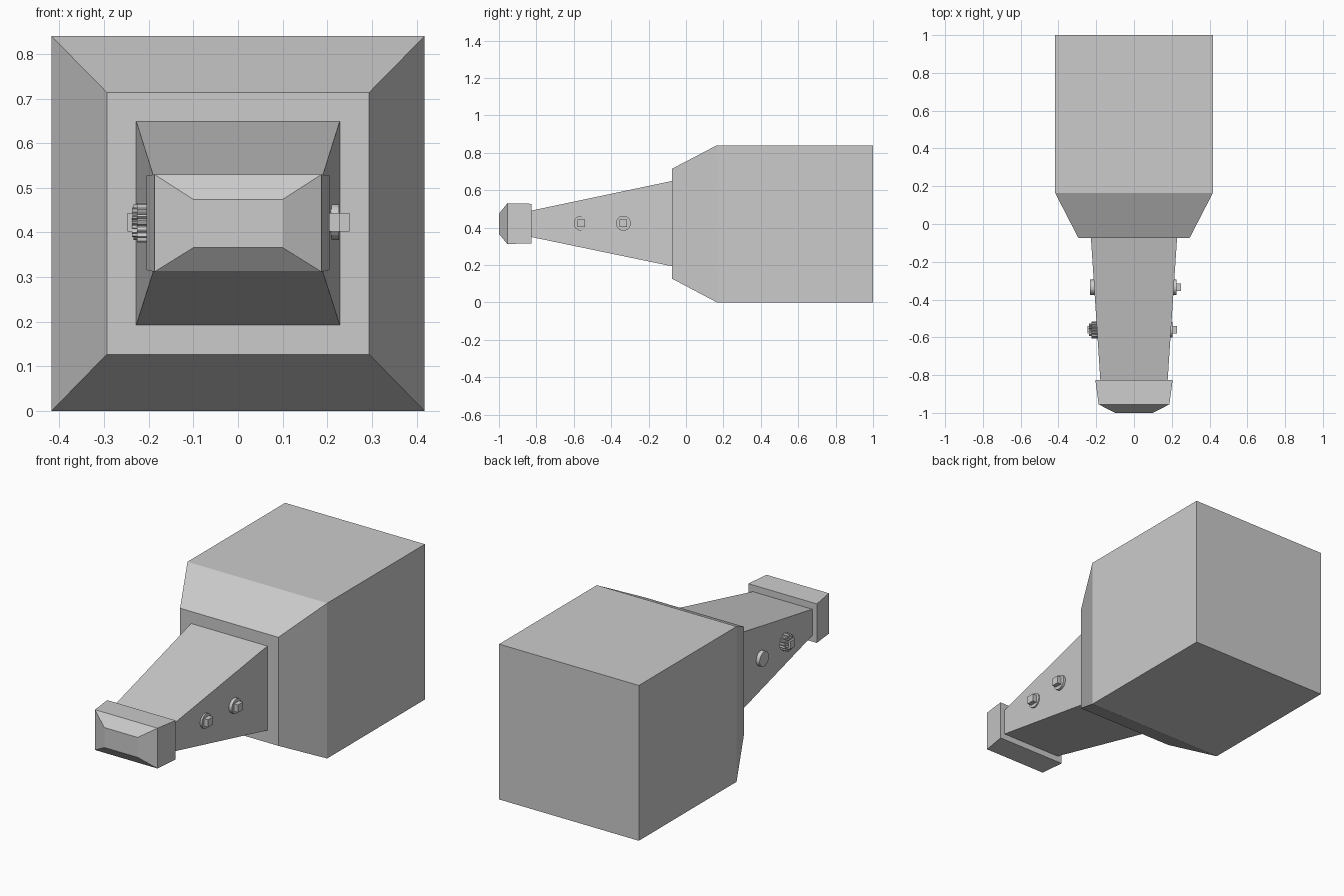
import bpy, bmesh, math

if "Cube" in bpy.data.objects:
    bpy.data.objects.remove(bpy.data.objects["Cube"])

ZC = 0.42


def loft(name, sections):
    """Closed solid through rectangles (y, half width, bottom, top)."""
    bm = bmesh.new()
    rings = [[bm.verts.new((x, y, z)) for x, z in
              ((-w, lo), (w, lo), (w, hi), (-w, hi))]
             for y, w, lo, hi in sections]
    for a, b in zip(rings, rings[1:]):
        for i in range(4):
            j = (i + 1) % 4
            bm.faces.new((a[i], a[j], b[j], b[i]))
    bm.faces.new(rings[0])
    bm.faces.new(rings[-1])
    return finish(name, bm)


def prism(name, x0, x1, y, z, radii, turn=0.0):
    """Prism along x whose outline follows the given list of radii."""
    bm = bmesh.new()
    n = len(radii)
    ends = []
    for x in (x0, x1):
        ends.append([bm.verts.new((x, y + r * math.cos(turn + math.tau * i / n),
                                   z + r * math.sin(turn + math.tau * i / n)))
                     for i, r in enumerate(radii)])
    a, b = ends
    for i in range(n):
        j = (i + 1) % n
        bm.faces.new((a[i], a[j], b[j], b[i]))
    bm.faces.new(a)
    bm.faces.new(b)
    return finish(name, bm)


def finish(name, bm):
    bmesh.ops.recalc_face_normals(bm, faces=bm.faces)
    mesh = bpy.data.meshes.new(name)
    bm.to_mesh(mesh)
    bm.free()
    ob = bpy.data.objects.new(name, mesh)
    bpy.context.collection.objects.link(ob)
    return ob


# main housing with chamfered shoulder
loft("housing", [(1.0, 0.418, 0.0, 0.84), (0.165, 0.418, 0.0, 0.84),
                 (-0.075, 0.294, 0.127, 0.714)])

# tapered neck
loft("neck", [(-0.075, 0.228, 0.193, 0.649), (-0.83, 0.178, 0.35, 0.49)])

# nozzle head with bevelled front
loft("nozzle", [(-0.825, 0.205, 0.316, 0.527), (-0.955, 0.187, 0.312, 0.53),
                (-1.0, 0.10, 0.366, 0.474)])

# right side: round collars with square pegs
ZB = ZC + 0.003
for label, y, x in (("rear", -0.335, 0.226), ("front", -0.56, 0.204)):
    prism(label + "_collar", x - 0.02, x, y, ZB, [0.04] * 32)
    prism(label + "_peg", x - 0.02, x + 0.024, y, ZB, [0.0295] * 4, math.pi / 4)

# left side: plain button
prism("button", -0.234, -0.205, -0.335, ZB, [0.04] * 32)

# left side: stepped toothed knob
teeth = [r for _ in range(16) for r in (0.045, 0.045, 0.038, 0.038)]
prism("knob_gear", -0.226, -0.19, -0.56, ZB, teeth)
prism("knob_step", -0.237, -0.22, -0.56, ZB, [r - 0.012 for r in teeth])
prism("knob_peg", -0.247, -0.22, -0.56, ZB, [0.0295] * 4, math.pi / 4)
